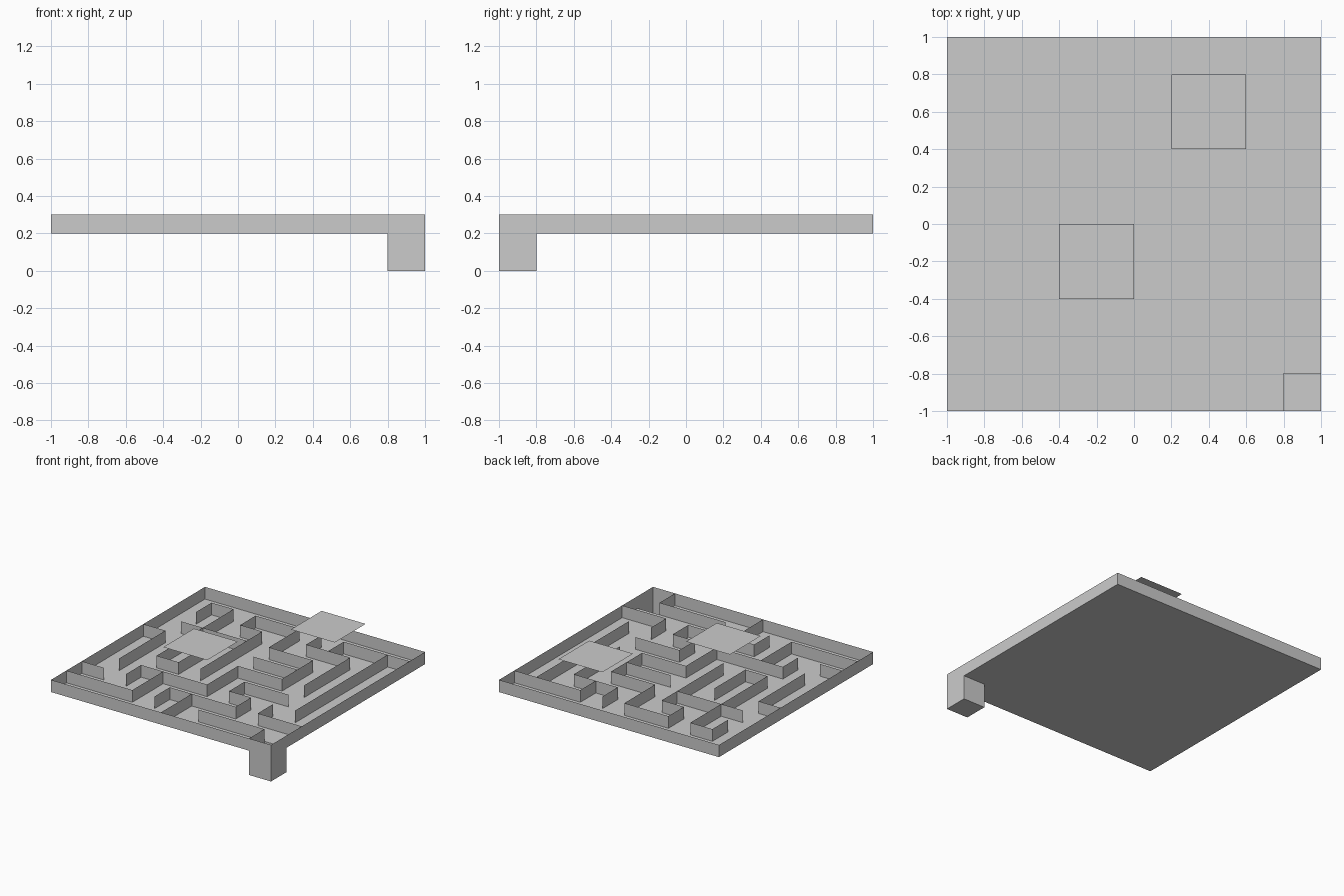
import bpy
import bmesh
from mathutils import Vector

CELL = 0.2
FLOOR_Z, WALL_TOP, PANEL_Z = 0.2, 0.3, 0.5
SIZE = 10

default_cube = bpy.data.objects.get("Cube")
if default_cube:
    bpy.data.objects.remove(default_cube, do_unlink=True)


def make_material(name, colour):
    material = bpy.data.materials.new(name)
    material.use_nodes = True
    material.diffuse_color = colour
    material.node_tree.nodes["Principled BSDF"].inputs["Base Color"].default_value = colour
    return material


grey = make_material("plain grey", (0.6, 0.6, 0.6, 1))


def point(column, row, z):
    """Turn a maze grid corner into a position."""
    return Vector((column * CELL - 1, row * CELL - 1, z))


def add_wall(bm, start, end, bottom=FLOOR_Z, top=WALL_TOP):
    corners = [(start, bottom), (end, bottom), (end, top), (start, top)]
    bm.faces.new([bm.verts.new(point(*spot, z)) for spot, z in corners])


def add_slab(bm, low, high, z):
    corners = [low, (high[0], low[1]), high, (low[0], high[1])]
    bm.faces.new([bm.verts.new(point(*spot, z)) for spot in corners])


def add_ring(bm, low, high, bottom, top):
    corners = [low, (high[0], low[1]), high, (low[0], high[1])]
    for index, corner in enumerate(corners):
        add_wall(bm, corner, corners[(index + 1) % len(corners)], bottom, top)


def finish(name, bm):
    bmesh.ops.remove_doubles(bm, verts=bm.verts[:], dist=0.0001)
    mesh = bpy.data.meshes.new(name)
    bm.to_mesh(mesh)
    bm.free()
    mesh.materials.append(grey)
    part = bpy.data.objects.new(name, mesh)
    bpy.context.collection.objects.link(part)
    return part


# Floor, leaving the front left corner cell open
floor = bmesh.new()
add_slab(floor, (0, 0), (SIZE - 1, 1), FLOOR_Z)
add_slab(floor, (0, 1), (SIZE, SIZE), FLOOR_Z)
finish("floor", floor)

# Pit sunk below the open corner cell
pit = bmesh.new()
add_ring(pit, (SIZE - 1, 0), (SIZE, 1), 0, FLOOR_Z)
add_slab(pit, (SIZE - 1, 0), (SIZE, 1), 0)
bmesh.ops.recalc_face_normals(pit, faces=pit.faces[:])
finish("corner_pit", pit)

# Outer wall
border = bmesh.new()
add_ring(border, (0, 0), (SIZE, SIZE), FLOOR_Z, WALL_TOP)
finish("outer_wall", border)

# Maze walls running across: (row, first column, last column)
ACROSS = [
    (1, 0, 3), (1, 6, 9), (2, 0, 1), (2, 4, 7), (2, 8, 10),
    (3, 2, 5), (3, 6, 7), (4, 2, 3), (4, 6, 8), (5, 5, 7),
    (6, 0, 1), (6, 5, 7), (7, 1, 4), (7, 5, 7), (8, 3, 4),
    (8, 6, 8), (9, 1, 2), (9, 3, 5), (9, 7, 10),
]
across = bmesh.new()
for row, first, last in ACROSS:
    add_wall(across, (first, row), (last, row))
finish("maze_walls_across", across)

# Maze walls running front to back: (column, first row, last row)
ALONG = [
    (1, 3, 6), (1, 8, 9), (2, 2, 3), (2, 4, 9), (3, 1, 3),
    (3, 4, 6), (3, 8, 9), (4, 1, 2), (4, 4, 8), (5, 0, 2),
    (5, 3, 5), (5, 7, 9), (6, 3, 4), (6, 8, 9), (7, 2, 3),
    (7, 5, 7), (7, 8, 9), (8, 2, 3), (8, 5, 8), (9, 0, 1), (9, 3, 9),
]
along = bmesh.new()
for column, first, last in ALONG:
    add_wall(along, (column, first), (column, last))
finish("maze_walls_along", along)

# Square panels floating above the maze
for name, low in (("front_panel", (3, 3)), ("back_panel", (6, 7))):
    panel = bmesh.new()
    add_slab(panel, low, (low[0] + 2, low[1] + 2), PANEL_Z)
    finish(name, panel)
